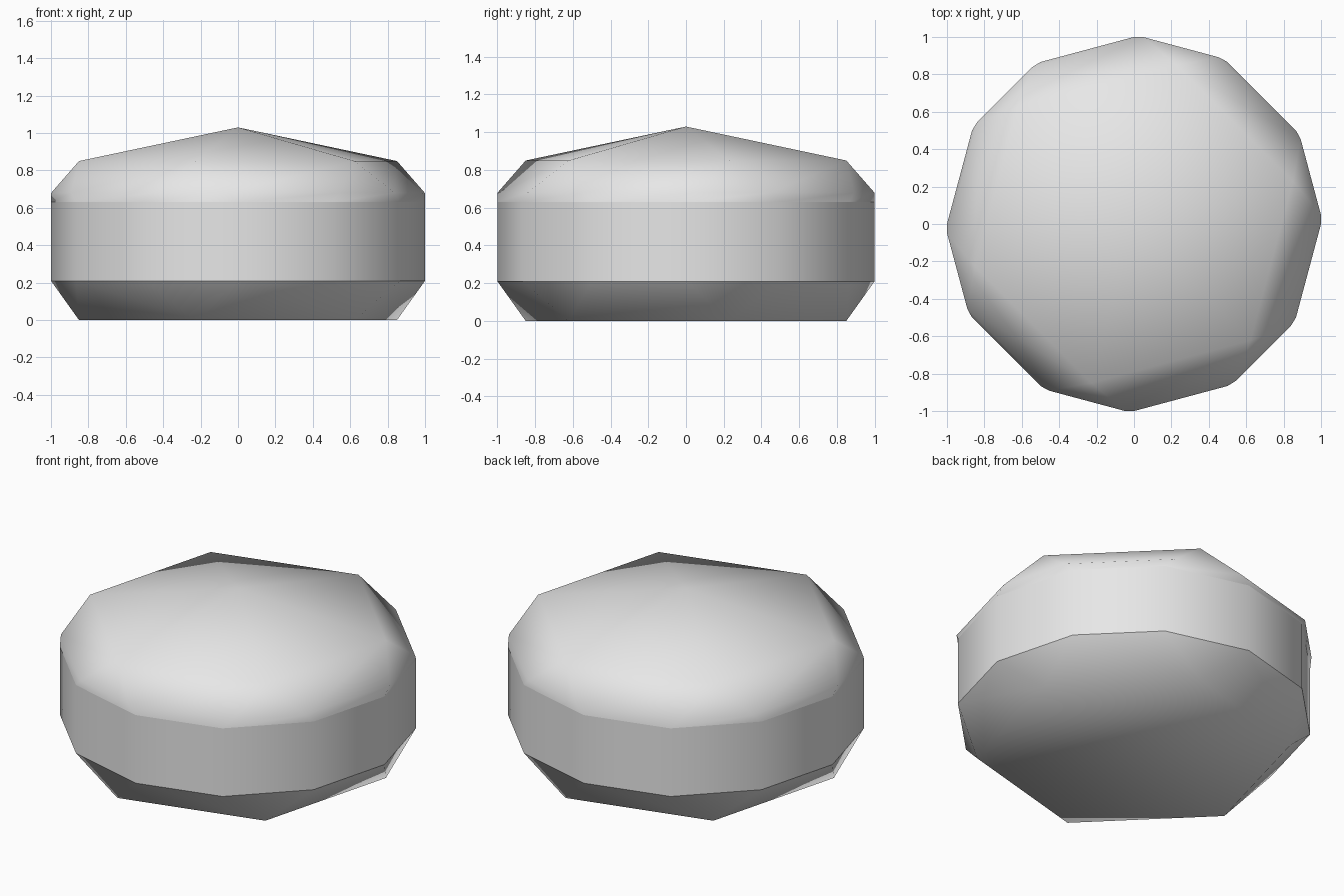
import bpy
import bmesh
from math import cos, sin, radians

cube = bpy.data.objects.get("Cube")
if cube:
    bpy.data.objects.remove(cube, do_unlink=True)

GREY = (0.8, 0.8, 0.8, 1.0)
mat = bpy.data.materials.new("light_grey")
mat.use_nodes = True
mat.diffuse_color = GREY
mat.node_tree.nodes["Principled BSDF"].inputs["Base Color"].default_value = GREY

TWELVE = [30 * i for i in range(12)]
# twelve corners gathered in pairs around each hexagon corner
PAIRED = [60 * i + a for i in range(6) for a in (3, 27)]
HEX = [60 * i + 15 for i in range(6)]


def ring(bm, angles, radius, z):
    return [bm.verts.new((radius * cos(radians(a)), radius * sin(radians(a)), z))
            for a in angles]


def bridge(bm, low, high):
    n = len(low)
    for i in range(n):
        j = (i + 1) % n
        bm.faces.new((low[i], low[j], high[j], high[i]))


def taper(bm, outer, inner):
    """Join a twelve-sided ring to a hexagon with triangles and quads."""
    for i in range(6):
        a, b, c = outer[2 * i], outer[2 * i + 1], outer[(2 * i + 2) % 12]
        bm.faces.new((a, b, inner[i]))
        bm.faces.new((b, c, inner[(i + 1) % 6], inner[i]))


def finish(bm, name, outward):
    """Face the first polygon outward, match the rest, and shade smooth."""
    bmesh.ops.recalc_face_normals(bm, faces=bm.faces)
    bm.normal_update()
    if sum(f.normal.dot(f.calc_center_median() - outward) for f in bm.faces) < 0:
        bmesh.ops.reverse_faces(bm, faces=bm.faces)
    for f in bm.faces:
        f.smooth = True
    mesh = bpy.data.meshes.new(name)
    bm.to_mesh(mesh)
    bm.free()
    mesh.materials.append(mat)
    bpy.context.collection.objects.link(bpy.data.objects.new(name, mesh))


from mathutils import Vector
MIDDLE = Vector((0, 0, 0.5))

# straight side wall
bm = bmesh.new()
bridge(bm, ring(bm, TWELVE, 1, 0.21), ring(bm, TWELVE, 1, 0.63))
finish(bm, "side_wall", MIDDLE)

# tapered base with a flat hexagonal underside
bm = bmesh.new()
foot = ring(bm, HEX, 0.88, 0)
taper(bm, ring(bm, TWELVE, 1, 0.21), foot)
bm.faces.new(foot)
finish(bm, "lower_cap", MIDDLE)

# domed top rising to a point
bm = bmesh.new()
shoulder = ring(bm, PAIRED, 1, 0.68)
crown = ring(bm, HEX, 0.88, 0.85)
bridge(bm, ring(bm, TWELVE, 1, 0.63), shoulder)
taper(bm, shoulder, crown)
tip = bm.verts.new((0, 0, 1.03))
for i in range(6):
    bm.faces.new((crown[i], crown[(i + 1) % 6], tip))
finish(bm, "upper_cap", MIDDLE)
